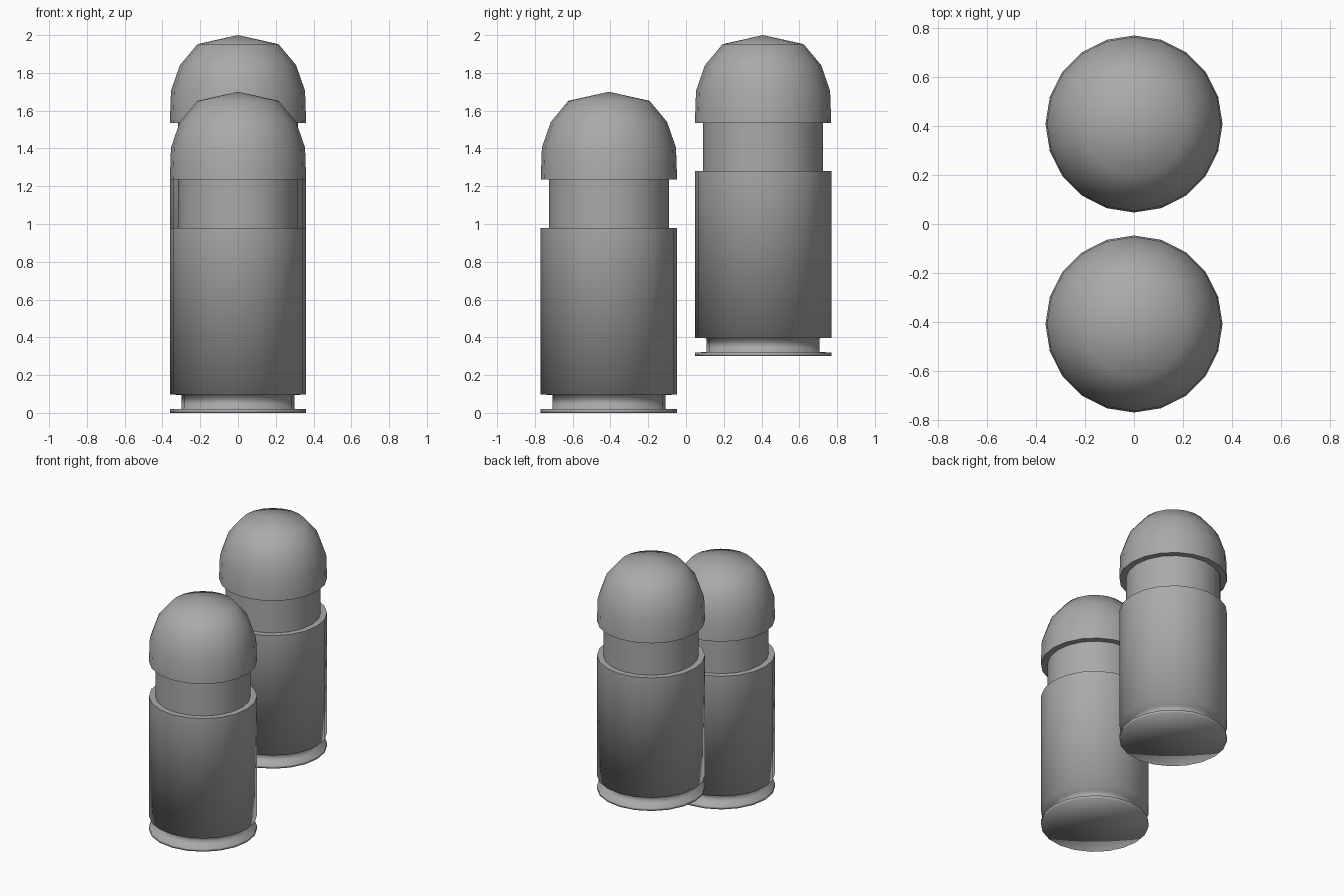
import bpy, bmesh, math

cube = bpy.data.objects.get("Cube")
if cube:
    bpy.data.objects.remove(cube, do_unlink=True)

SIDES = 20
R = 0.361

grey = bpy.data.materials.new("plain grey")
colour = (0.4, 0.4, 0.4, 1)
grey.diffuse_color = colour
grey.use_nodes = True
grey.node_tree.nodes["Principled BSDF"].inputs["Base Color"].default_value = colour


def lathe(name, profile, sharp_heights=()):
    """Turn a (radius, height) profile around z; rings at the sharp heights stay crisp."""
    bm = bmesh.new()
    rings = []
    for r, z in profile:
        if r == 0:
            rings.append([bm.verts.new((0, 0, z))] * SIDES)
            continue
        angles = [math.tau * i / SIDES for i in range(SIDES)]
        rings.append([bm.verts.new((r * math.cos(a), r * math.sin(a), z)) for a in angles])
    for low, high in zip(rings, rings[1:]):
        for i in range(SIDES):
            j = (i + 1) % SIDES
            corners = dict.fromkeys((low[i], low[j], high[j], high[i]))
            bm.faces.new(list(corners)).smooth = True
    for e in bm.edges:
        a, b = e.verts
        if abs(a.co.z - b.co.z) < 1e-5 and any(abs(a.co.z - h) < 1e-5 for h in sharp_heights):
            e.smooth = False
    mesh = bpy.data.meshes.new(name)
    bm.to_mesh(mesh)
    bm.free()
    mesh.materials.append(grey)
    return mesh


# Case with base flange, extractor groove and flat top ledge
case = lathe("case", [(0, 0), (R, 0), (R, 0.02), (0.3, 0.022), (0.3, 0.095),
                      (R, 0.097), (R, 0.98), (0.318, 0.98)], [0.98])
# Recessed neck between case and tip
neck = lathe("neck", [(0.318, 0.98), (0.318, 1.235)])
# Domed tip with an overhanging flat underside
tip = lathe("tip", [(0.318, 1.235), (R, 1.235), (0.355, 1.405), (0.308, 1.54),
                    (0.215, 1.652), (0, 1.7)], [1.235])

# Two rounds, the back one raised
for place, y, z in (("front", -0.408, 0), ("back", 0.408, 0.3)):
    for mesh in (case, neck, tip):
        ob = bpy.data.objects.new(place + "_" + mesh.name, mesh)
        ob.location = (0, y, z)
        bpy.context.collection.objects.link(ob)
